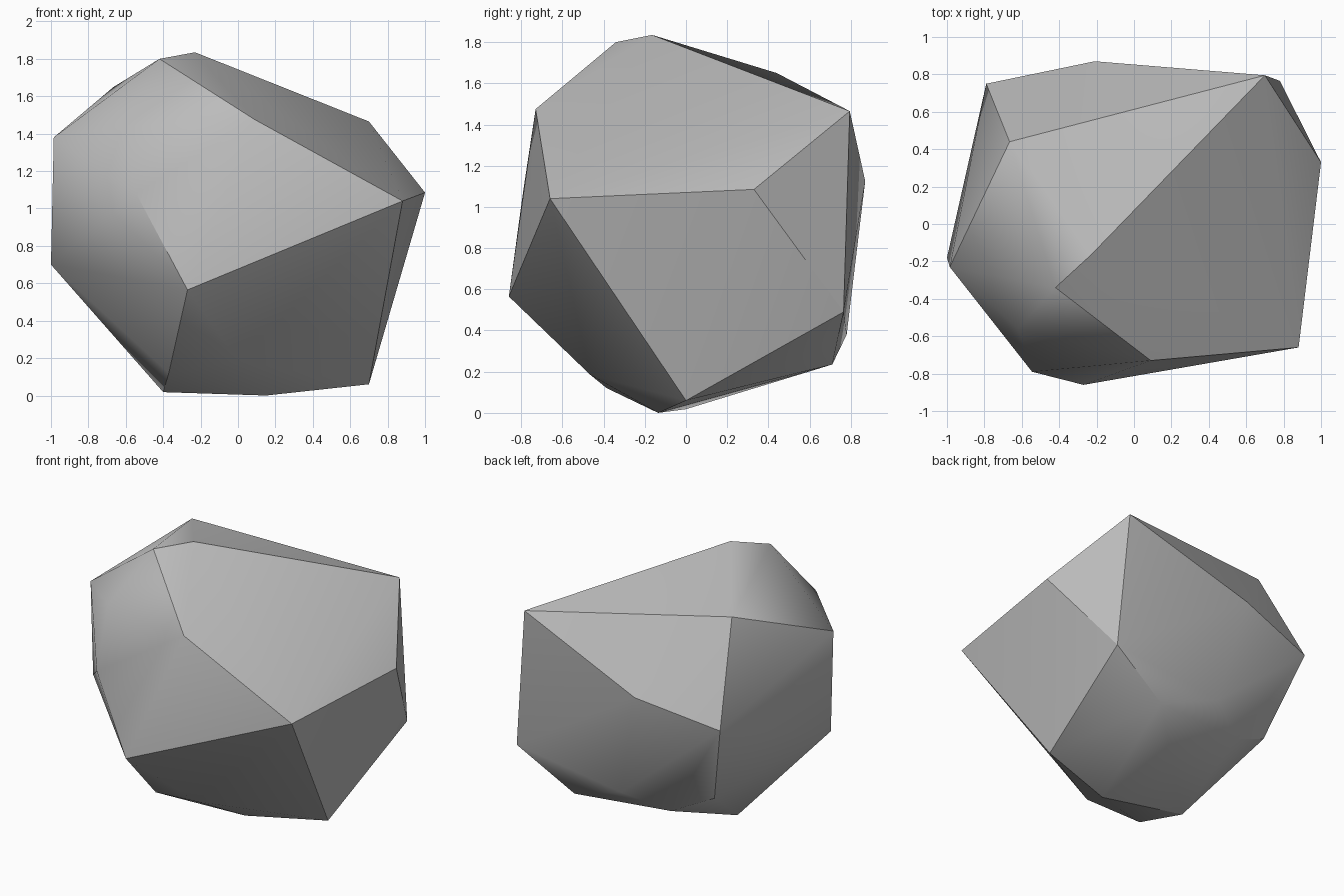
import bpy
import bmesh
import math

cube = bpy.data.objects.get("Cube")
if cube:
    bpy.data.objects.remove(cube, do_unlink=True)

# Corners of the boulder, grouped by level
crown = [(-.42, -.34, 1.80), (-.23, -.165, 1.835), (-.665, .44, 1.65),
         (.70, .795, 1.465), (.09, -.73, 1.475), (-.62, -.56, 1.44)]
girdle = [(.88, -.66, 1.04), (1, .33, 1.085), (-.545, -.79, 1.08),
          (-.985, -.23, 1.38), (-1, -.18, .70), (-.79, .75, 1.0),
          (-.21, .87, 1.125), (-.27, -.86, .565), (.78, .765, .49)]
base = [(.70, 0, .06), (.37, .71, .235), (-.04, .78, .38), (-.325, .63, .268),
        (-.61, .555, .405), (-.40, 0, .018), (.15, -.135, 0),
        (0, -.465, .185), (-.37, -.385, .12)]

# Wrap the corners in a convex shell
bm = bmesh.new()
for corner in crown + girdle + base:
    bm.verts.new(corner)
hull = bmesh.ops.convex_hull(bm, input=bm.verts)
loose = [v for v in bm.verts if not v.link_faces]
bmesh.ops.delete(bm, geom=loose, context='VERTS')
bmesh.ops.recalc_face_normals(bm, faces=bm.faces)
mesh = bpy.data.meshes.new("boulder")
bm.to_mesh(mesh)
bm.free()

boulder = bpy.data.objects.new("boulder", mesh)
bpy.context.collection.objects.link(boulder)

# Grey stone
stone = bpy.data.materials.new("grey_stone")
stone.use_nodes = True
grey = (.5, .5, .5, 1)
stone.diffuse_color = grey
stone.node_tree.nodes["Principled BSDF"].inputs["Base Color"].default_value = grey
mesh.materials.append(stone)

# Soft facets with hard ridges
bpy.ops.object.select_all(action='DESELECT')
boulder.select_set(True)
bpy.context.view_layer.objects.active = boulder
bpy.ops.object.shade_smooth_by_angle(angle=math.radians(30))
